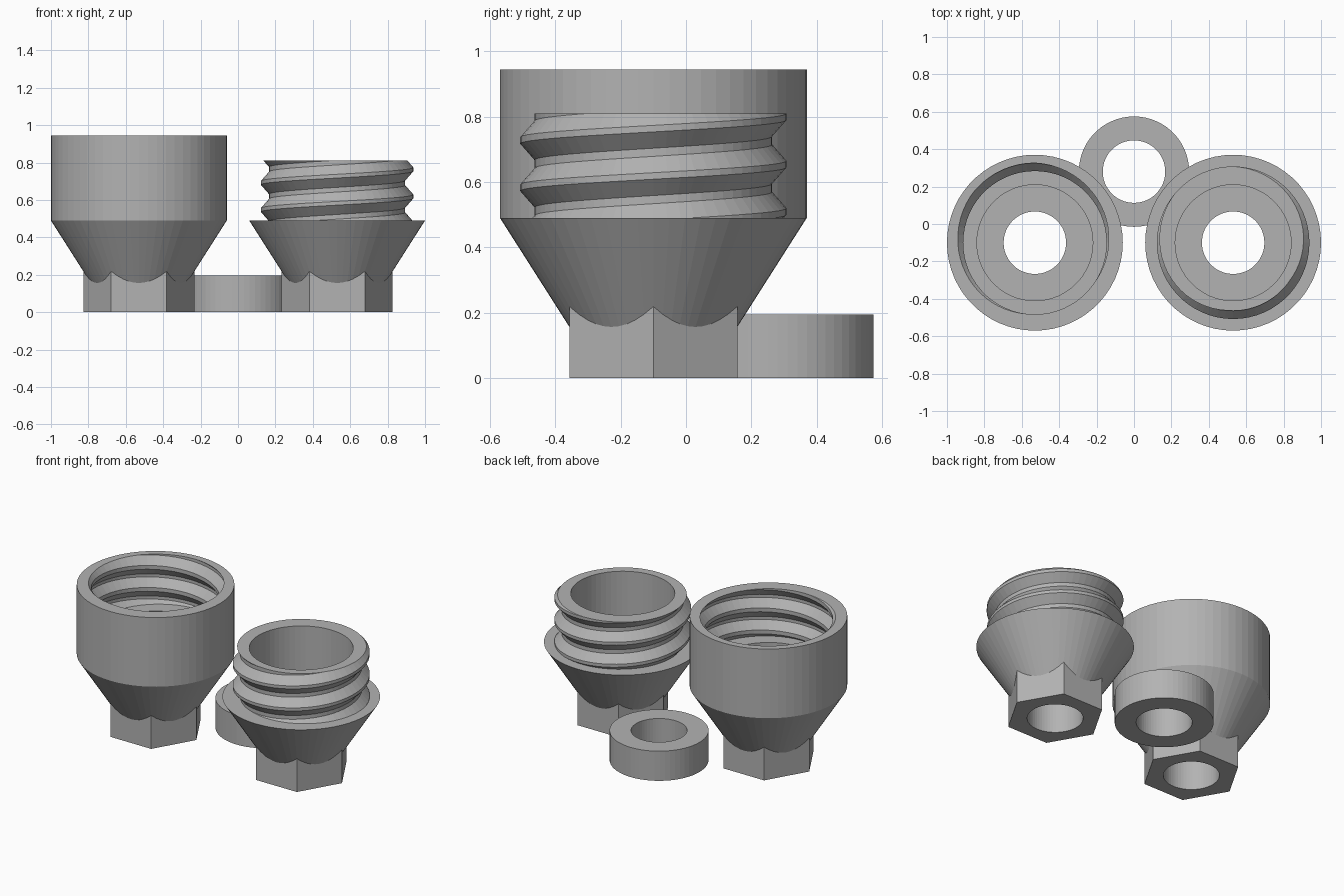
import bpy
import bmesh
from math import cos, sin, pi, radians

SEGMENTS = 60
PITCH = 0.145

if "Cube" in bpy.data.objects:
    bpy.data.objects.remove(bpy.data.objects["Cube"], do_unlink=True)

grey = bpy.data.materials.new("plain_grey")
grey.use_nodes = True
grey.diffuse_color = (0.45, 0.45, 0.45, 1)
grey.node_tree.nodes["Principled BSDF"].inputs["Base Color"].default_value = grey.diffuse_color


def make_object(name, bm):
    bmesh.ops.recalc_face_normals(bm, faces=bm.faces)
    mesh = bpy.data.meshes.new(name)
    bm.to_mesh(mesh)
    bm.free()
    mesh.materials.append(grey)
    obj = bpy.data.objects.new(name, mesh)
    bpy.context.collection.objects.link(obj)
    return obj


def lathe(name, profile, sides=SEGMENTS):
    """Closed solid of revolution from (radius, height) points."""
    bm = bmesh.new()
    rings = [[bm.verts.new((r * cos(2 * pi * i / sides), r * sin(2 * pi * i / sides), z))
              for i in range(sides)] for r, z in profile]
    for low, high in zip(rings, rings[1:]):
        for i in range(sides):
            j = (i + 1) % sides
            bm.faces.new((low[i], low[j], high[j], high[i]))
    bm.faces.new(rings[0])
    bm.faces.new(rings[-1])
    return make_object(name, bm)


def threaded_rod(name, crest, root, top, low, high):
    """Right-handed screw whose crest meets the height 'top', trimmed flat."""
    bm = bmesh.new()
    turns = 10
    profile = [(crest, -0.01), (crest, 0.01), (root, 0.06), (root, PITCH - 0.06)]
    start = top - 6 * PITCH - PITCH * 115 / 360
    strands = []
    for r, dz in profile:
        strands.append([bm.verts.new((r * cos(2 * pi * s / SEGMENTS), r * sin(2 * pi * s / SEGMENTS),
                                      start + dz + PITCH * s / SEGMENTS))
                        for s in range(turns * SEGMENTS + 1)])
    # The last strand joins the first one a full turn later
    strands.append(strands[0][SEGMENTS:])
    for a, b in zip(strands, strands[1:]):
        for s in range(min(len(a), len(b)) - 1):
            bm.faces.new((a[s], a[s + 1], b[s + 1], b[s]))
    for z, direction in ((low, -1), (high, 1)):
        bmesh.ops.bisect_plane(bm, geom=bm.verts[:] + bm.edges[:] + bm.faces[:], dist=1e-5,
                               plane_co=(0, 0, z), plane_no=(0, 0, direction), clear_outer=True)
    bmesh.ops.holes_fill(bm, edges=[e for e in bm.edges if e.is_boundary], sides=0)
    return make_object(name, bm)


def combine(base, other, operation):
    """Apply a boolean and discard the helper."""
    mod = base.modifiers.new("combine", "BOOLEAN")
    mod.operation = operation
    mod.solver = "EXACT"
    mod.object = other
    bpy.context.view_layer.update()
    graph = bpy.context.evaluated_depsgraph_get()
    mesh = bpy.data.meshes.new_from_object(base.evaluated_get(graph))
    base.modifiers.clear()
    base.data = mesh
    bpy.data.objects.remove(other, do_unlink=True)


def hollow(body):
    """Wide chamber for the spacer and a narrow bore through the nut."""
    combine(body, lathe("chamber", [(0.31, 0.3), (0.31, 1.1)]), "DIFFERENCE")
    combine(body, lathe("bore", [(0.167, -0.1), (0.167, 0.5)]), "DIFFERENCE")


def nut():
    return lathe("nut", [(0.297, 0), (0.297, 0.25)], 6)


# Socket half with the internal thread
socket = lathe("threaded_socket", [(0.215, 0.09), (0.47, 0.49), (0.47, 0.945)])
combine(socket, nut(), "UNION")
combine(socket, threaded_rod("tap", 0.426, 0.383, 0.945, 0.625, 1.0), "DIFFERENCE")
hollow(socket)
socket.location = (-0.53, -0.1, 0)

# Plug half with the external thread
plug = lathe("threaded_plug", [(0.215, 0.09), (0.47, 0.49)])
combine(plug, nut(), "UNION")
combine(plug, threaded_rod("screw", 0.408, 0.364, 0.81, 0.45, 0.81), "UNION")
hollow(plug)
plug.location = (0.53, -0.1, 0)

# Loose spacer ring
spacer = lathe("spacer_ring", [(0.295, 0), (0.295, 0.195)])
combine(spacer, lathe("spacer_hole", [(0.167, -0.1), (0.167, 0.3)]), "DIFFERENCE")
spacer.location = (0, 0.28, 0)
